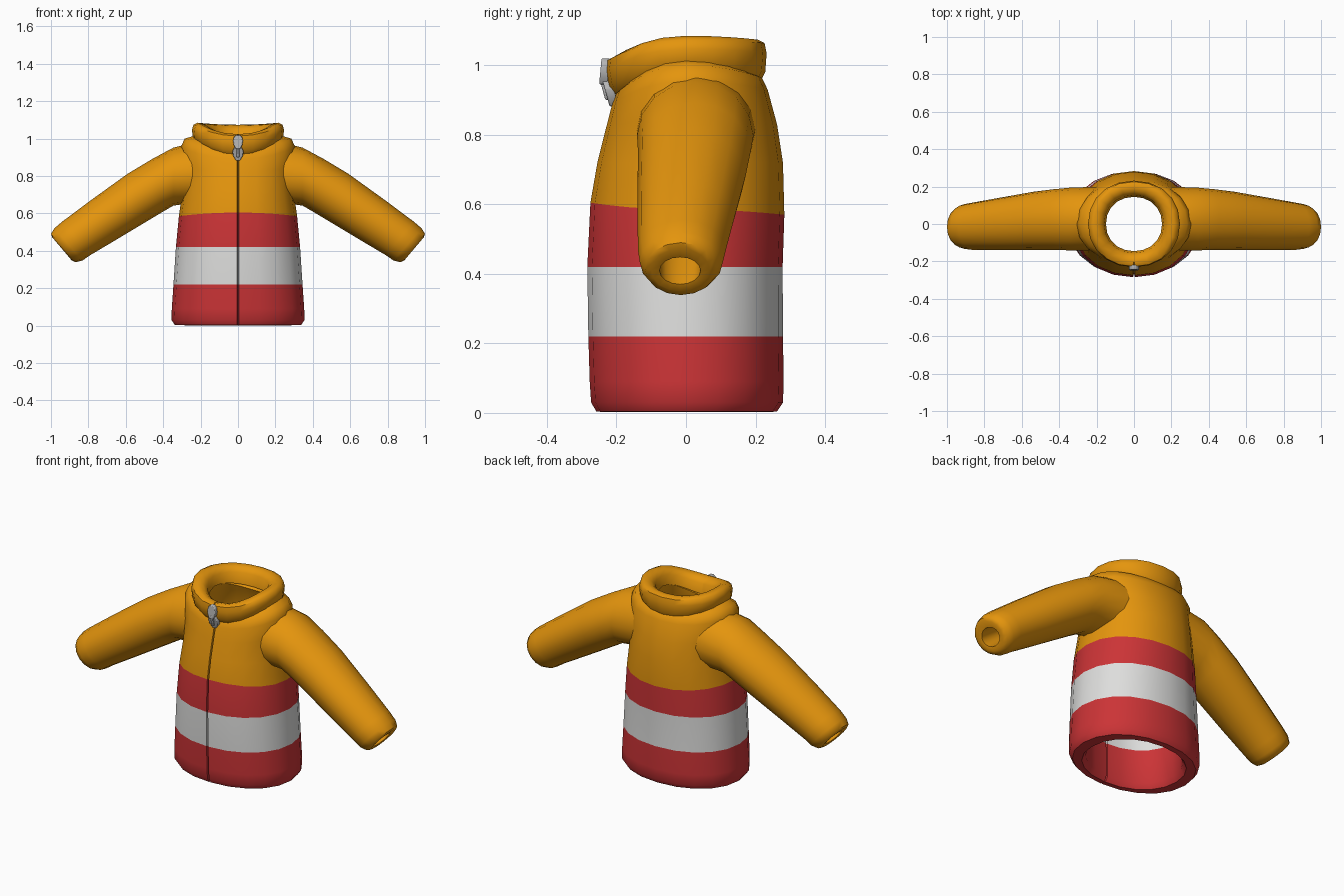
import bpy, bmesh, math
from mathutils import Vector

if "Cube" in bpy.data.objects:
    bpy.data.objects.remove(bpy.data.objects["Cube"])


def material(name, rgb):
    m = bpy.data.materials.new(name)
    m.diffuse_color = (*rgb, 1)
    m.use_nodes = True
    m.node_tree.nodes["Principled BSDF"].inputs["Base Color"].default_value = m.diffuse_color
    return m


ORANGE = material("orange cloth", (0.78, 0.30, 0.004))
RED = material("red cloth", (0.60, 0.034, 0.037))
WHITE = material("white cloth", (0.73, 0.73, 0.72))
METAL = material("grey metal", (0.46, 0.46, 0.46))


def finish(name, bm, mats, angle=50):
    bmesh.ops.recalc_face_normals(bm, faces=bm.faces[:])
    me = bpy.data.meshes.new(name)
    bm.to_mesh(me)
    bm.free()
    for m in mats:
        me.materials.append(m)
    me.polygons.foreach_set("use_smooth", [True] * len(me.polygons))
    me.set_sharp_from_angle(angle=math.radians(angle))
    ob = bpy.data.objects.new(name, me)
    bpy.context.collection.objects.link(ob)
    return ob


def loft(name, rings, mats, bands=None):
    """Skin a loop of closed rings; the last ring joins the first."""
    bm = bmesh.new()
    vs = [[bm.verts.new(p) for p in r] for r in rings]
    n = len(vs[0])
    for i in range(len(vs)):
        a, b = vs[i], vs[(i + 1) % len(vs)]
        for j in range(n):
            k = (j + 1) % n
            f = bm.faces.new((a[j], a[k], b[k], b[j]))
            if bands:
                f.material_index = bands[i]
    return finish(name, bm, mats)


SEG = 20
SLIT = 0.6   # half width of the zip slit in degrees
ANGLES = [-90, -90 + SLIT] + [-90 + 360 * i / SEG for i in range(1, SEG)] + [-90 - SLIT]


def body_ring(hx, yf, yb, zf, zs, zb, groove):
    """Oval ring with separate front/back depth and front/side/back height."""
    pts = []
    for i, deg in enumerate(ANGLES):
        c, s = math.cos(math.radians(deg)), math.sin(math.radians(deg))
        front, back = max(0, -s) ** 2, max(0, s) ** 2
        z = zs + (zf - zs) * front + (zb - zs) * back
        x = hx * math.copysign(abs(c) ** 0.94, c) if i else 0
        y = (yb if s > 0 else yf) * math.copysign(abs(s) ** 0.94, s)
        pts.append(Vector((x, y + (groove if i == 0 else 0), z)))
    return pts


# Torso: outside going up, inside going down (last value is the band colour)
G, IN = 0.02, -0.02
torso = [
    (.280, .230, .232, .002, .002, .002, 0, 1),
    (.338, .258, .262, .004, .004, .004, G, 1),
    (.356, .273, .279, .03, .03, .03, G, 1),
    (.354, .277, .281, .09, .09, .09, G, 1),
    (.345, .281, .279, .22, .22, .22, G, 2),
    (.332, .284, .278, .42, .42, .42, G, 1),
    (.316, .275, .283, .605, .585, .57, G, 0),
    (.297, .255, .279, .72, .72, .72, G, 0),
    (.293, .230, .262, .82, .85, .83, G, 0),
    (.306, .212, .235, .89, .955, .93, G, 0),
    (.285, .200, .218, .92, 1.0, .965, G, 0),
    (.200, .180, .185, .94, 1.025, .98, G, 0),
    (.155, .150, .150, .93, 1.00, .96, 0, 0),
    (.170, .155, .165, .89, .95, .93, 0, 0),
    (.230, .180, .205, .80, .83, .82, IN, 0),
    (.240, .210, .222, .605, .585, .57, IN, 1),
    (.248, .215, .218, .42, .42, .42, IN, 2),
    (.255, .215, .218, .22, .22, .22, IN, 1),
    (.260, .213, .218, .03, .03, .03, IN, 1),
]
loft("torso", [body_ring(*r[:7]) for r in torso], (ORANGE, RED, WHITE), [r[7] for r in torso])

# Rolled collar
collar = [
    (.190, .170, .180, .935, 1.005, .965, 0),
    (.225, .205, .215, .916, .986, .955, G),
    (.242, .223, .228, .938, 1.006, .980, G),
    (.246, .231, .232, .985, 1.048, 1.035, G),
    (.238, .227, .226, 1.014, 1.074, 1.064, G),
    (.215, .208, .206, 1.024, 1.085, 1.074, .01),
    (.183, .177, .178, 1.016, 1.078, 1.068, 0),
    (.160, .155, .155, .995, 1.055, 1.045, 0),
    (.150, .145, .145, .940, 1.00, .98, 0),
]
loft("collar", [body_ring(*r) for r in collar], (ORANGE,))

# Sleeves: top x,z, bottom x,z, front y, back y, bow that wraps the seam on the torso
sleeve = [
    (.265, .972, .250, .655, -.142, .200, .085),
    (.345, .952, .345, .642, -.141, .194, .0),
    (.455, .893, .400, .610, -.138, .186, 0),
    (.590, .812, .490, .556, -.139, .172, 0),
    (.790, .668, .650, .460, -.140, .140, 0),
    (.940, .556, .790, .377, -.138, .114, 0),
    (.982, .520, .832, .348, -.133, .106, 0),
    (1.00, .490, .868, .339, -.118, .088, 0),
    (.993, .472, .890, .350, -.100, .068, 0),
    (.968, .448, .902, .370, -.076, .042, 0),
    (.925, .480, .860, .402, -.076, .042, 0),
    (.600, .720, .520, .620, -.085, .110, 0),
    (.290, .890, .285, .730, -.070, .120, .02),
]
N = 16
for side, name in ((1, "sleeve_left"), (-1, "sleeve_right")):
    rings = []
    for tx, tz, bx, bz, y0, y1, bow in sleeve:
        ring = []
        for i in range(N):
            c, s = math.cos(math.tau * i / N), math.sin(math.tau * i / N)
            x = (tx + bx) / 2 + (tx - bx) / 2 * c - bow * s * s
            ring.append(Vector((side * x, (y0 + y1) / 2 + (y1 - y0) / 2 * s,
                                (tz + bz) / 2 + (tz - bz) / 2 * c)))
        rings.append(ring)
    loft(name, rings, (ORANGE,))


# Zip slider and pull tab: mirrored half outlines (x, z) given thickness and a lean
def plate(name, half, low, high, thick):
    """low/high = (y, z) of the outer face at the bottom and the top."""
    outline = half + [(-x, t) for x, t in reversed(half)]
    bm = bmesh.new()
    vs = []
    for x, t in outline:
        y = low[0] + (high[0] - low[0]) * t
        z = low[1] + (high[1] - low[1]) * t
        vs.append(bm.verts.new((x, y, z)))
    f = bm.faces.new(vs)
    ext = bmesh.ops.extrude_face_region(bm, geom=[f])
    moved = [v for v in ext["geom"] if isinstance(v, bmesh.types.BMVert)]
    bmesh.ops.translate(bm, verts=moved, vec=(0, thick, 0))
    ob = finish(name, bm, (METAL,))
    bev = ob.modifiers.new("soft edges", "BEVEL")
    bev.width, bev.segments, bev.limit_method = 0.004, 2, "ANGLE"
    return ob


plate("zip_slider", [(.010, 0), (.026, .35), (.030, .7), (.018, 1)],
      (-.220, .882), (-.240, .955), .026)
plate("zip_bridge", [(.007, 0), (.009, .5), (.007, 1)],
      (-.232, .900), (-.250, .965), .022)
plate("zip_pull", [(.012, 0), (.022, .25), (.027, .55), (.022, .85), (.010, 1)],
      (-.250, .945), (-.243, 1.02), .025)
